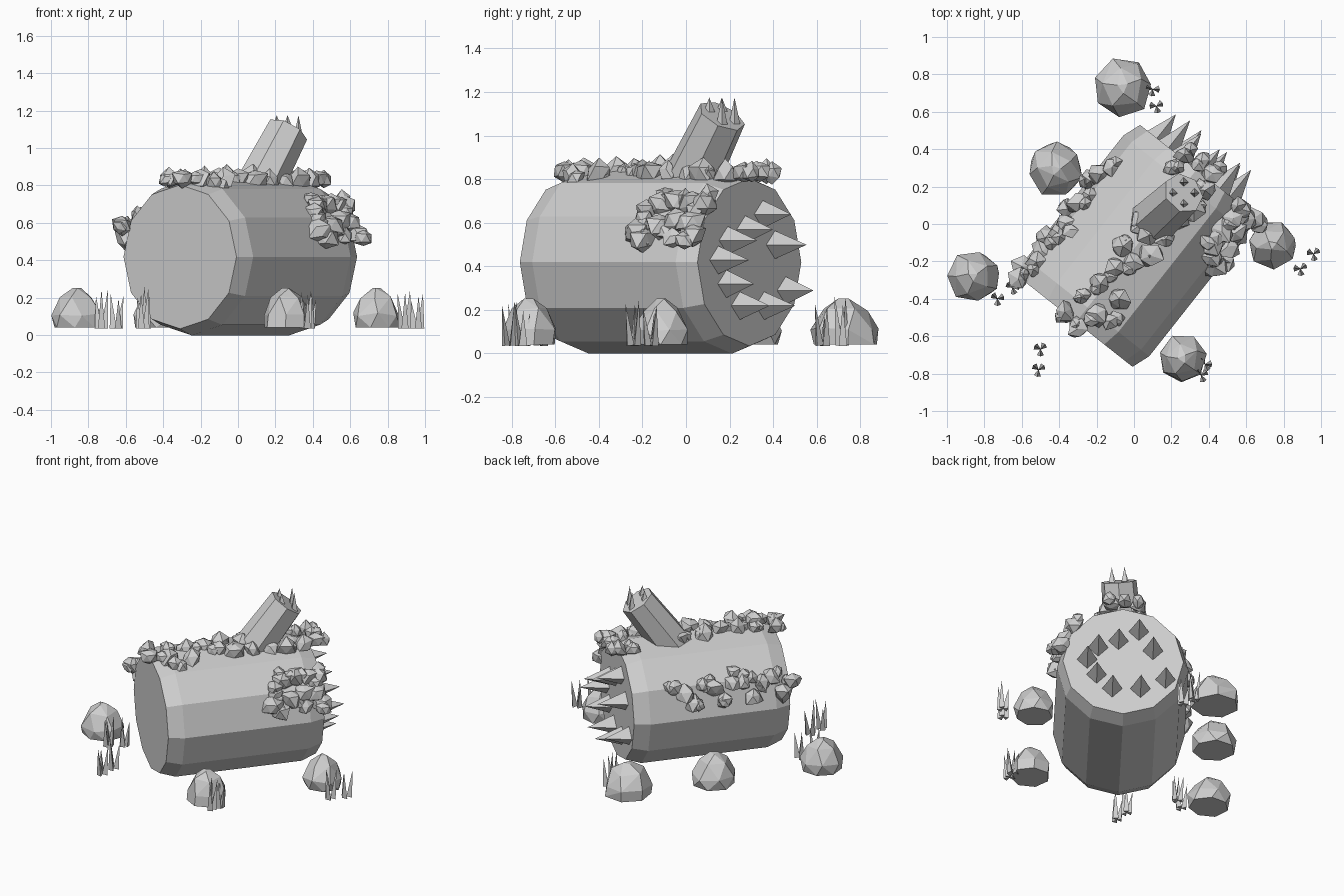
import bpy, bmesh, math, random
from mathutils import Vector, Matrix

random.seed(7)
if "Cube" in bpy.data.objects:
    bpy.data.objects.remove(bpy.data.objects["Cube"])

stone = bpy.data.materials.new("plain_grey")
stone.use_nodes = True
GREY = (0.62, 0.62, 0.62, 1)
stone.diffuse_color = GREY
stone.node_tree.nodes["Principled BSDF"].inputs["Base Color"].default_value = GREY

# Log frame: along the trunk, across it, and the front end centre
AXIS = Vector((0.62, 0.785, 0)).normalized()
SIDE = Vector((AXIS.y, -AXIS.x, 0))
FRONT = Vector((-0.31, -0.525, 0.418))
RADIUS, LENGTH = 0.42, 1.04


def finish(name, bm):
    bmesh.ops.recalc_face_normals(bm, faces=bm.faces)
    mesh = bpy.data.meshes.new(name)
    bm.to_mesh(mesh)
    bm.free()
    mesh.materials.append(stone)
    obj = bpy.data.objects.new(name, mesh)
    bpy.context.collection.objects.link(obj)
    return obj


def loft(bm, start, direction, rings, sides, turn=0):
    """Closed tube with rings of (distance, radius) along a direction."""
    direction = direction.normalized()
    rot = direction.to_track_quat('Z', 'Y')
    loops = []
    for dist, rad in rings:
        loop = []
        for i in range(sides):
            a = turn + math.tau * i / sides
            p = Vector((rad * math.cos(a), rad * math.sin(a), dist))
            loop.append(bm.verts.new(start + rot @ p))
        loops.append(loop)
    for a, b in zip(loops, loops[1:]):
        for i in range(sides):
            j = (i + 1) % sides
            bm.faces.new((a[i], a[j], b[j], b[i]))
    bm.faces.new(loops[0])
    bm.faces.new(loops[-1])


def spike(bm, base, tip, radius, sides=4):
    direction = tip - base
    rot = direction.to_track_quat('Z', 'Y').to_matrix().to_4x4()
    bmesh.ops.create_cone(bm, cap_ends=True, segments=sides, radius1=radius, radius2=0,
                          depth=direction.length,
                          matrix=Matrix.Translation((base + tip) / 2) @ rot)


def on_bark(x, y):
    """Point on the upper surface of the log above (x, y)."""
    s = (Vector((x, y, 0)) - FRONT).dot(SIDE)
    return Vector((x, y, FRONT.z + math.sqrt(max(RADIUS ** 2 - s * s, 0.01))))


def leafy_lump(bm, centre, size):
    made = bmesh.ops.create_icosphere(bm, subdivisions=1, radius=size)["verts"]
    spin = Matrix.Rotation(random.uniform(0, math.tau), 3, 'Z')
    for v in made:
        v.co = centre + spin @ v.co * random.uniform(0.7, 1.25)


def moss(name, points, size):
    bm = bmesh.new()
    for x, y in points:
        leafy_lump(bm, on_bark(x, y), size * random.uniform(0.85, 1.15))
        # smaller leaf tucked beside each lump
        leafy_lump(bm, on_bark(x + random.uniform(-.04, .04), y + random.uniform(-.04, .04)),
                   size * 0.75)
    finish(name, bm)


# Trunk with tapered ends
bm = bmesh.new()
loft(bm, FRONT, AXIS, [(0, .385), (.1, RADIUS), (.94, RADIUS), (LENGTH, .385)], 12)
finish("log", bm)

# Broken branch
bm = bmesh.new()
tip = Vector((0.265, 0.165, 1.09))
lean = Vector((0.14, 0.13, 0.27)).normalized()
loft(bm, tip - lean * 0.5, lean, [(0, .135), (.5, .115)], 7, 0.3)
finish("branch", bm)

# Splinters on the branch tip
bm = bmesh.new()
for k in range(4):
    a = k * math.pi / 2
    off = Vector((math.cos(a), math.sin(a), 0)) * 0.058
    drop = -(off.x * lean.x + off.y * lean.y) / lean.z
    base = tip + off + Vector((0, 0, drop - 0.01))
    spike(bm, base, Vector((base.x, base.y, 1.175)), 0.026)
finish("branch_splinters", bm)

# Splinters on the broken back end: (across, up)
bm = bmesh.new()
for s, up in [(.16, .1), (-.1, .22), (-.19, .08), (-.27, -.13), (-.11, -.2),
              (.07, -.2), (.17, -.1), (.23, .01), (.03, .15)]:
    base = FRONT + AXIS * (LENGTH - 0.01) + SIDE * s + Vector((0, 0, up))
    spike(bm, base, base + AXIS * random.uniform(.17, .21), 0.068)
finish("log_end_splinters", bm)

# Moss on the top, and on both flanks
moss("top_moss", [(-.37, -.47), (-.3, -.56), (-.2, -.48), (-.13, -.52), (-.27, -.38),
                  (-.18, -.32), (-.08, -.4), (-.1, -.24), (0, -.2), (-.06, -.12),
                  (.09, -.17), (.08, -.06), (.17, -.08), (.24, .02), (.04, .02),
                  (.32, .08), (.38, .18), (.42, .27), (.36, .34), (.27, .37), (.2, .3)], 0.06)
left_row = []
for i in range(13):
    p = FRONT + AXIS * (-0.01 + i * 0.065) - SIDE * (0.385 + 0.025 * math.sin(i * 2))
    left_row.append((p.x, p.y))
moss("flank_moss_long", left_row, 0.058)
moss("flank_moss_short", [(.43, -.23), (.41, -.18), (.47, -.2), (.43, -.11), (.5, -.12),
                          (.47, -.04), (.54, -.05), (.53, .03), (.6, .02), (.64, .03),
                          (.57, .08)], 0.066)

# Half-buried rocks: (x, y, radius)
for n, (x, y, r) in enumerate([(-.06, .73, .16), (-.42, .29, .145), (-.86, -.28, .14),
                               (.74, -.11, .13), (.26, -.72, .13)]):
    bm = bmesh.new()
    for z, width, count in [(.04, .95, 7), (.11, 1, 7), (.2, .68, 5), (.25, .2, 3)]:
        turn = random.uniform(0, 1)
        for i in range(count):
            a = turn + math.tau * i / count
            w = r * width * random.uniform(.92, 1.05)
            lift = random.uniform(-.01, .01) if .05 < z < .24 else 0
            bm.verts.new((x + w * math.cos(a), y + w * math.sin(a), z + lift))
    hull = bmesh.ops.convex_hull(bm, input=bm.verts)
    bmesh.ops.delete(bm, geom=[v for v in bm.verts if not v.link_faces], context='VERTS')
    bmesh.ops.dissolve_limit(bm, angle_limit=0.15, verts=bm.verts, edges=bm.edges)
    finish(f"rock_{n + 1}", bm)

# Grass tufts beside the rocks
for n, (x, y) in enumerate([(.1, .72), (.12, .63), (-.73, -.4), (-.65, -.34), (-.5, -.67),
                            (-.51, -.78), (.36, -.81), (.38, -.75), (.89, -.24),
                            (.96, -.16)]):
    bm = bmesh.new()
    for i in range(3):
        a = random.uniform(0, 1) + math.tau * i / 3
        out = Vector((math.cos(a), math.sin(a), 0))
        base = Vector((x, y, 0.035)) + out * 0.02
        spike(bm, base, base + out * 0.018 + Vector((0, 0, random.uniform(.13, .23))),
              0.022, 3)
    finish(f"grass_tuft_{n + 1}", bm)
